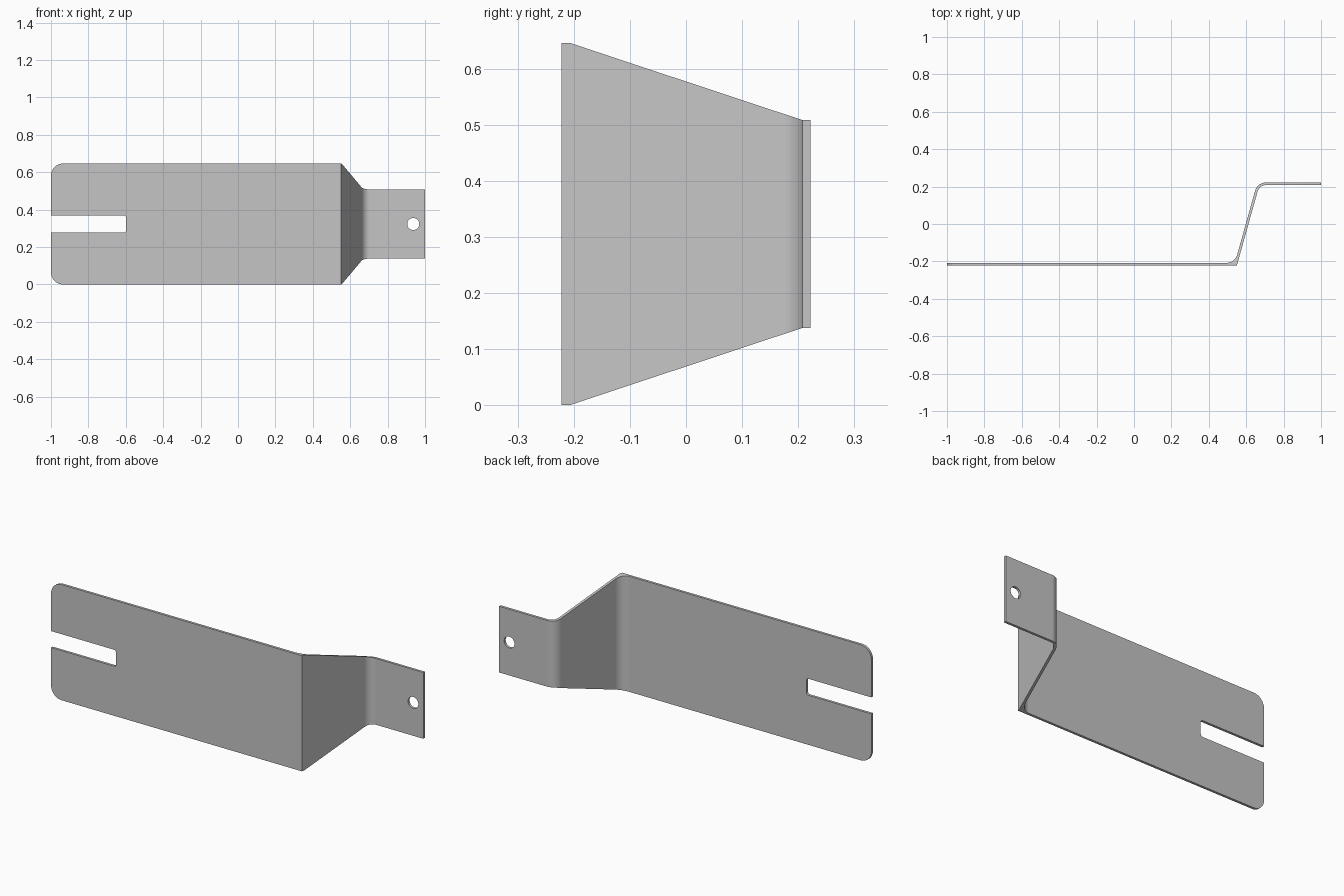
import bpy, bmesh, math
from mathutils import Vector

cube = bpy.data.objects.get("Cube")
if cube:
    bpy.data.objects.remove(cube, do_unlink=True)

steel = bpy.data.materials.new("light_grey_steel")
steel.use_nodes = True
GREY = (0.56, 0.56, 0.56, 1)
steel.diffuse_color = GREY
steel.node_tree.nodes["Principled BSDF"].inputs["Base Color"].default_value = GREY


def rounded(corners, seg=10):
    """Turn (a, b, radius) corners into a 2D outline with filleted corners."""
    pts = []
    for i, (a, b, r) in enumerate(corners):
        p = Vector((a, b))
        if r == 0:
            pts.append(p)
            continue
        u = (Vector(corners[i - 1][:2]) - p).normalized()
        v = (Vector(corners[(i + 1) % len(corners)][:2]) - p).normalized()
        half = u.angle(v) / 2
        centre = p + (u + v).normalized() * (r / math.sin(half))
        start = p + u * (r / math.tan(half)) - centre
        end = p + v * (r / math.tan(half)) - centre
        sweep = start.angle(end)
        for k in range(seg + 1):
            t = k / seg
            pts.append(centre + (start * math.sin((1 - t) * sweep)
                                 + end * math.sin(t * sweep)) / math.sin(sweep))
    return pts


def prism(name, outline, place, low, high):
    """Extrude a 2D outline between two depths; place maps (a, b, depth) to xyz."""
    bm = bmesh.new()
    near = [bm.verts.new(place(p.x, p.y, low)) for p in outline]
    far = [bm.verts.new(place(p.x, p.y, high)) for p in outline]
    bm.faces.new(near)
    bm.faces.new(far)
    n = len(outline)
    for i in range(n):
        j = (i + 1) % n
        bm.faces.new((near[i], near[j], far[j], far[i]))
    bmesh.ops.recalc_face_normals(bm, faces=bm.faces)
    mesh = bpy.data.meshes.new(name)
    bm.to_mesh(mesh)
    bm.free()
    obj = bpy.data.objects.new(name, mesh)
    mesh.materials.append(steel)
    bpy.context.collection.objects.link(obj)
    return obj


def cut(target, tool, operation):
    """Apply a boolean and discard the tool."""
    tool.hide_render = True
    mod = target.modifiers.new("cut", 'BOOLEAN')
    mod.object, mod.operation, mod.solver = tool, operation, 'EXACT'
    bpy.context.view_layer.objects.active = target
    bpy.ops.object.modifier_apply(modifier=mod.name)
    bpy.data.objects.remove(tool, do_unlink=True)


def along_x(a, b, d): return (d, a, b)
def along_y(a, b, d): return (a, d, b)
def along_z(a, b, d): return (a, b, d)


# Bent sheet: long front plate, sloping web, short rear flange
Y, T, H, MID = 0.222, 0.014, 0.646, 0.323
BEND, SLOPE = 0.55, 0.28
shift = T * math.hypot(1, SLOPE)


def web(y, offset=0):
    return BEND + (y + Y) * SLOPE - offset


sheet = [(-1, -Y, 0), (BEND, -Y, 0), (web(Y - T), Y - T, 0.046), (1, Y - T, 0),
         (1, Y, 0), (web(Y, shift), Y, 0.06), (web(T - Y, shift), T - Y, 0.06),
         (-1, T - Y, 0)]
bracket = prism("bent_bracket", rounded(sheet), along_z, 0, H)

# Taper of the web down to the narrow flange
F = 0.185
taper = [(-0.3, 0, 0), (T - Y, 0, 0), (Y - T, MID - F, 0), (0.3, MID - F, 0),
         (0.3, MID + F, 0), (Y - T, MID + F, 0), (T - Y, H, 0), (-0.3, H, 0)]
cut(bracket, prism("taper_tool", rounded(taper), along_x, -1.1, 1.1), 'INTERSECT')

# Rounded free corners of the long plate
plate = [(-1, 0, 0.065), (1.1, 0, 0), (1.1, H, 0), (-1, H, 0.065)]
cut(bracket, prism("corner_tool", rounded(plate), along_y, -0.4, 0.4), 'INTERSECT')

# Open slot in the long plate
S = 0.046
slot = [(-1.1, MID - S, 0), (-0.598, MID - S, 0.014),
        (-0.598, MID + S, 0.014), (-1.1, MID + S, 0)]
cut(bracket, prism("slot_tool", rounded(slot), along_y, -0.4, 0.4), 'DIFFERENCE')

# Round bolt hole in the flange
ring = [Vector((0.937 + 0.032 * math.cos(k * math.tau / 32),
                MID + 0.032 * math.sin(k * math.tau / 32))) for k in range(32)]
cut(bracket, prism("hole_tool", ring, along_y, -0.4, 0.4), 'DIFFERENCE')

# Smooth bends with crisp sheet edges
bpy.ops.object.select_all(action='DESELECT')
bracket.select_set(True)
bpy.context.view_layer.objects.active = bracket
bpy.ops.object.shade_smooth_by_angle(angle=math.radians(25))
weighted = bracket.modifiers.new("even_shading", 'WEIGHTED_NORMAL')
weighted.keep_sharp = True
